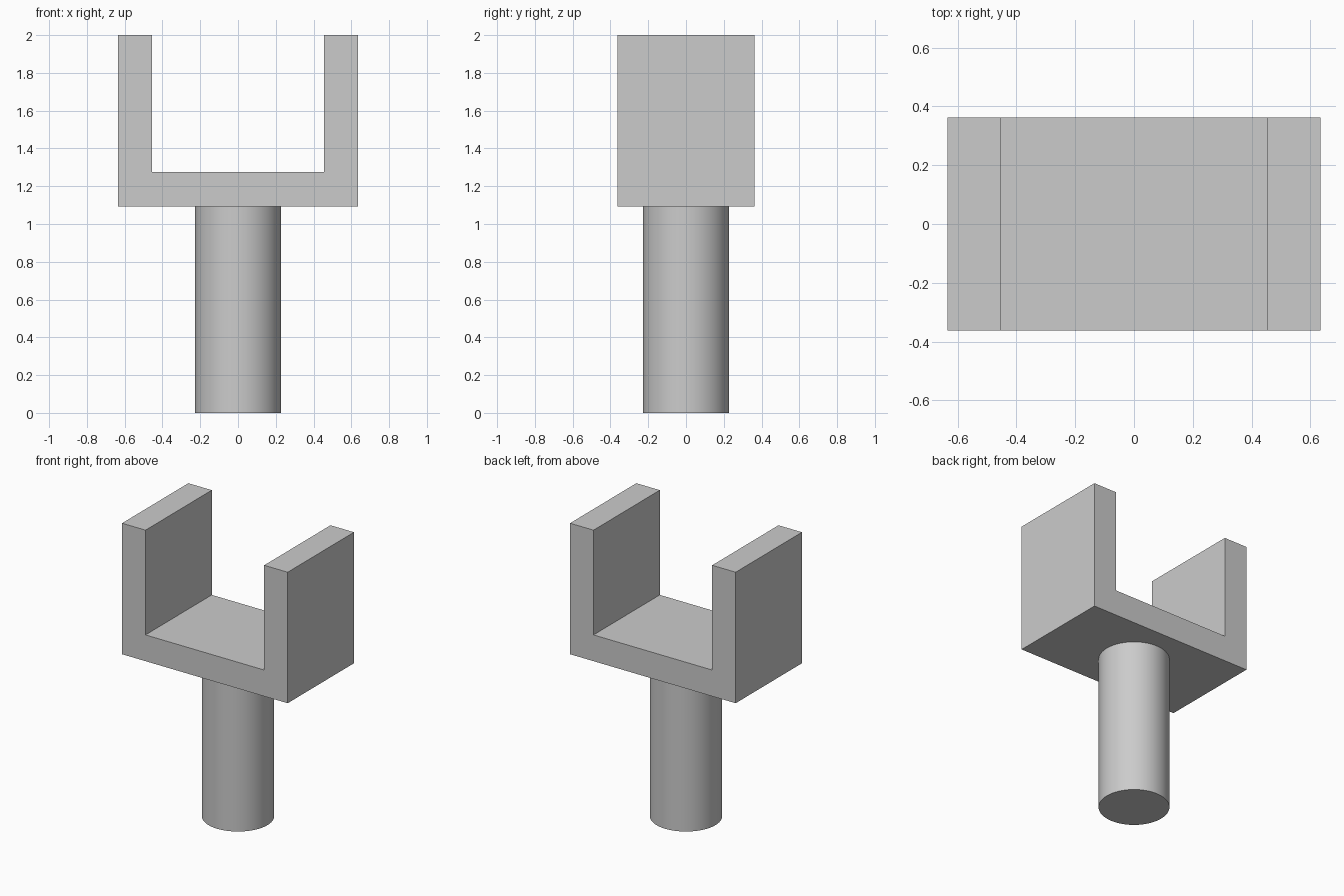
import bpy
import bmesh
import math

cube = bpy.data.objects.get("Cube")
if cube:
    bpy.data.objects.remove(cube, do_unlink=True)

HALF_X, INNER_X, HALF_Y = 0.635, 0.455, 0.363
BASE_Z, FLOOR_Z, TOP_Z = 1.092, 1.274, 2.0
POST_RADIUS = 0.227

grey = bpy.data.materials.new("plain grey")
grey.use_nodes = True
colour = (0.6, 0.6, 0.6, 1.0)
grey.diffuse_color = colour
grey.node_tree.nodes["Principled BSDF"].inputs["Base Color"].default_value = colour

# U-shaped saddle: mirrored half profile extruded from front to back
half = [(HALF_X, BASE_Z), (HALF_X, TOP_Z), (INNER_X, TOP_Z), (INNER_X, FLOOR_Z)]
profile = half + [(-x, z) for x, z in reversed(half)]
bm = bmesh.new()
face = bm.faces.new([bm.verts.new((x, -HALF_Y, z)) for x, z in profile])
extruded = bmesh.ops.extrude_face_region(bm, geom=[face], use_keep_orig=True)
moved = [v for v in extruded["geom"] if isinstance(v, bmesh.types.BMVert)]
bmesh.ops.translate(bm, vec=(0, 2 * HALF_Y, 0), verts=moved)
bmesh.ops.recalc_face_normals(bm, faces=bm.faces)
mesh = bpy.data.meshes.new("saddle")
bm.to_mesh(mesh)
bm.free()
saddle = bpy.data.objects.new("saddle", mesh)
bpy.context.collection.objects.link(saddle)
saddle.data.materials.append(grey)

# Round post under the saddle
bpy.ops.mesh.primitive_cylinder_add(
    vertices=64, radius=POST_RADIUS, depth=BASE_Z, location=(0, 0, BASE_Z / 2))
post = bpy.context.object
post.name = "post"
post.data.materials.append(grey)
bpy.ops.object.shade_smooth_by_angle(angle=math.radians(30))
